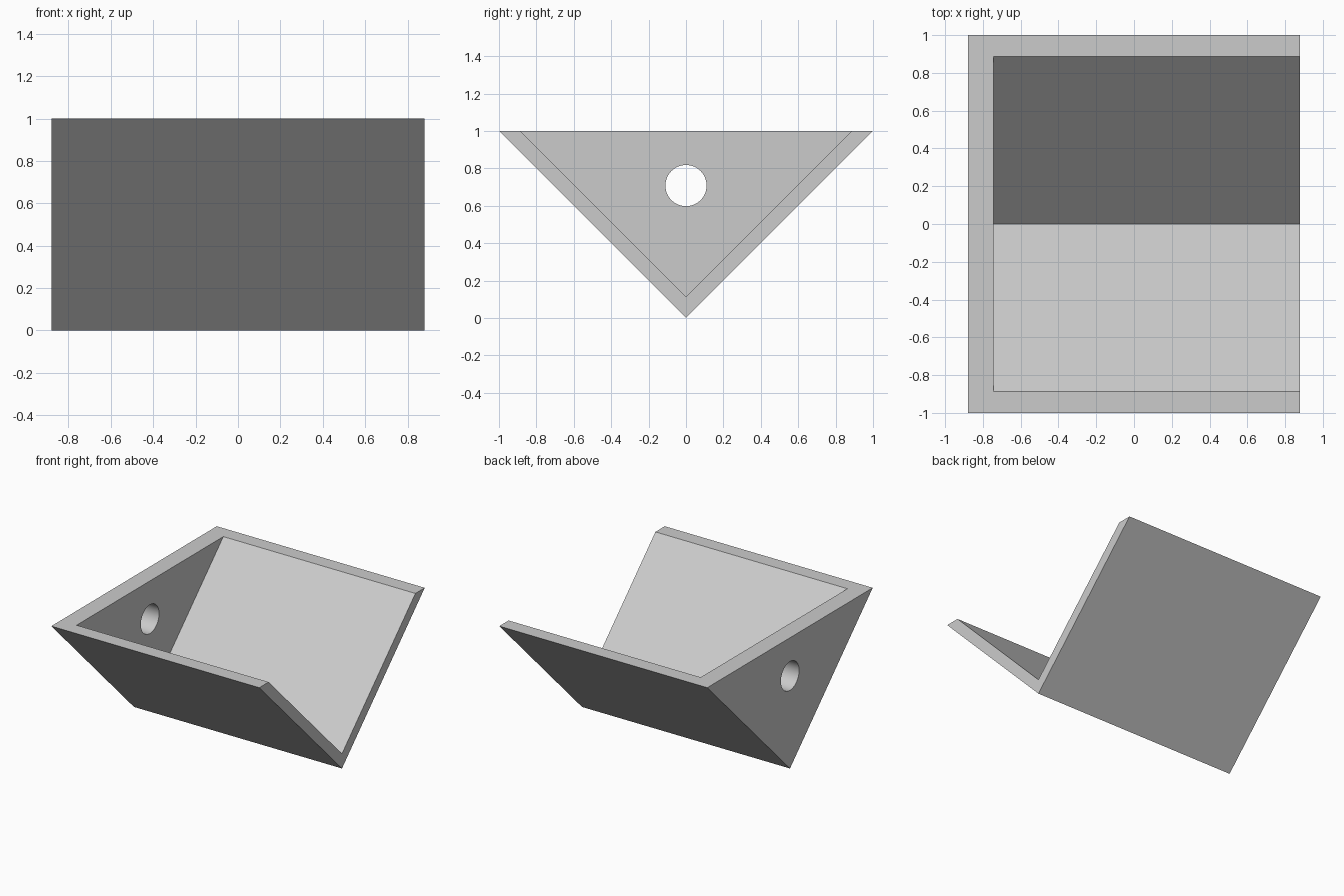
import bpy
import bmesh
from math import radians
from mathutils import Matrix

if "Cube" in bpy.data.objects:
    bpy.data.objects.remove(bpy.data.objects["Cube"])

HALF_X = 0.88      # half the trough length
WALL_X = -0.745    # inner face of the end wall
FLOOR_Z = 0.113    # bottom of the inner valley

grey = bpy.data.materials.new("plain grey")
grey.use_nodes = True
colour = (0.6, 0.6, 0.6, 1)
grey.diffuse_color = colour
grey.node_tree.nodes["Principled BSDF"].inputs["Base Color"].default_value = colour


def add_object(name, bm):
    bmesh.ops.recalc_face_normals(bm, faces=bm.faces)
    mesh = bpy.data.meshes.new(name)
    bm.to_mesh(mesh)
    bm.free()
    mesh.materials.append(grey)
    obj = bpy.data.objects.new(name, mesh)
    bpy.context.collection.objects.link(obj)
    return obj


def wedge(name, x0, x1, apex_z, top_z):
    """Triangular prism along x with 45 degree sides."""
    bm = bmesh.new()
    half = top_z - apex_z
    profile = [(-half, top_z), (0, apex_z), (half, top_z)]
    face = bm.faces.new([bm.verts.new((x0, y, z)) for y, z in profile])
    result = bmesh.ops.extrude_face_region(bm, geom=[face])
    moved = [v for v in result["geom"] if isinstance(v, bmesh.types.BMVert)]
    bmesh.ops.translate(bm, verts=moved, vec=(x1 - x0, 0, 0))
    return add_object(name, bm)


# Solid V body, hollow cutter open at the top and one end
trough = wedge("v_trough", -HALF_X, HALF_X, 0, 1)
hollow = wedge("hollow_cutter", WALL_X, HALF_X + 0.2, FLOOR_Z, 1.2)

# Round hole through the end wall
bm = bmesh.new()
bmesh.ops.create_cone(
    bm, cap_ends=True, segments=64, radius1=0.11, radius2=0.11, depth=0.5,
    matrix=Matrix.Translation((-HALF_X, 0, 0.708)) @ Matrix.Rotation(radians(90), 4, "Y"))
hole = add_object("hole_cutter", bm)

for cutter in (hollow, hole):
    cutter.hide_render = True
    mod = trough.modifiers.new(cutter.name, "BOOLEAN")
    mod.operation = "DIFFERENCE"
    mod.solver = "EXACT"
    mod.object = cutter

# Apply the cuts, then drop the cutters
bpy.ops.object.select_all(action="DESELECT")
bpy.context.view_layer.objects.active = trough
trough.select_set(True)
for mod in list(trough.modifiers):
    bpy.ops.object.modifier_apply(modifier=mod.name)
for cutter in (hollow, hole):
    bpy.data.objects.remove(cutter)

bpy.ops.object.shade_smooth_by_angle(angle=radians(30))
